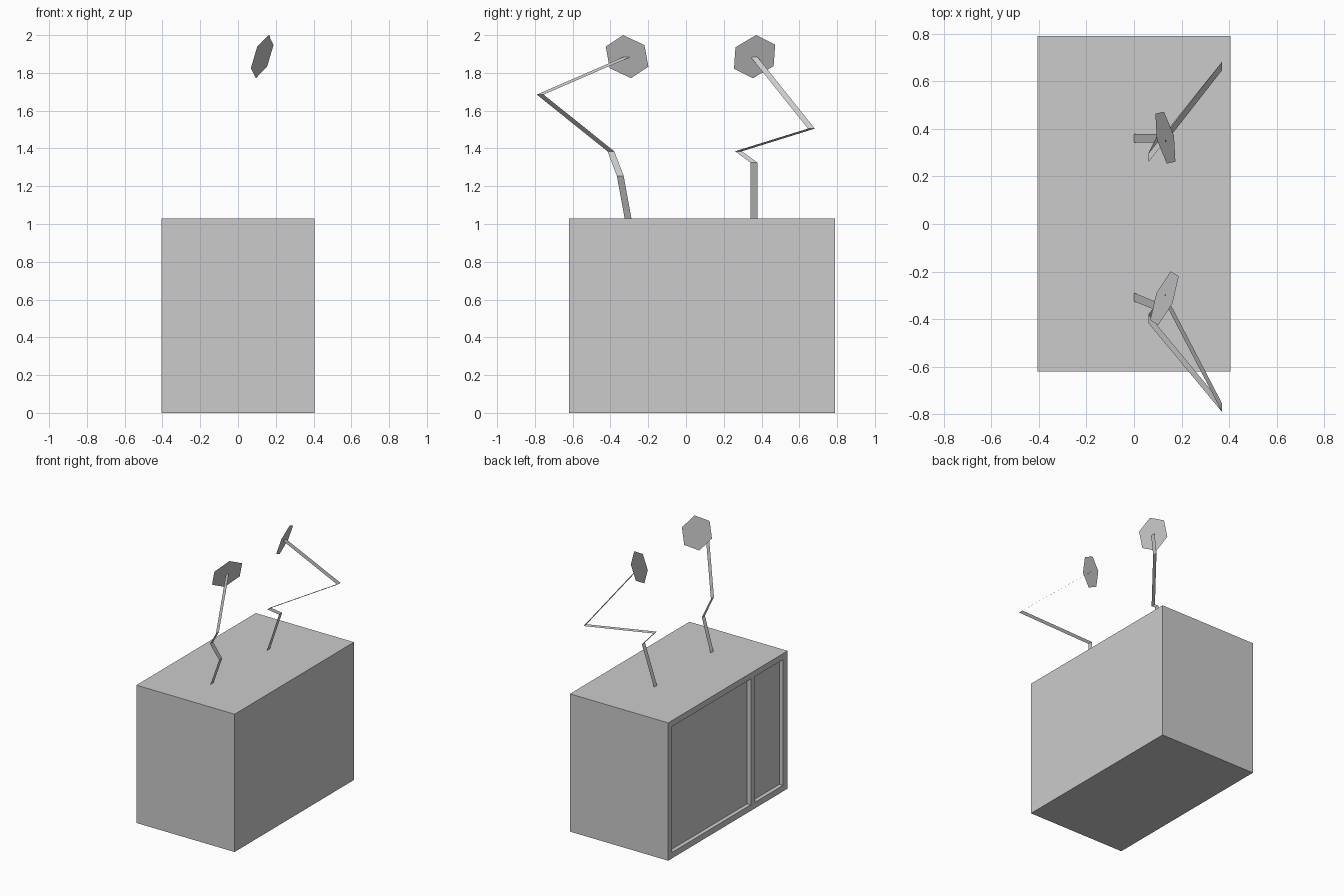
import bpy
from mathutils import Vector

if "Cube" in bpy.data.objects:
    bpy.data.objects.remove(bpy.data.objects["Cube"])


def add_mesh(name, verts, faces):
    mesh = bpy.data.meshes.new(name)
    mesh.from_pydata([tuple(v) for v in verts], [], faces)
    obj = bpy.data.objects.new(name, mesh)
    bpy.context.collection.objects.link(obj)
    return obj


def add_box(name, lo, hi):
    lo, hi = Vector(lo), Vector(hi)
    bpy.ops.mesh.primitive_cube_add(size=1, location=(lo + hi) / 2)
    obj = bpy.context.object
    obj.name = name
    obj.scale = hi - lo
    bpy.ops.object.transform_apply(location=True, rotation=False, scale=True)
    return obj


def add_ribbon(name, path, width=0.036):
    # flat strip whose cross-section is a line along y
    side = Vector((0, width / 2, 0))
    verts = [Vector(p) + s for p in path for s in (-side, side)]
    faces = [(2 * i, 2 * i + 1, 2 * i + 3, 2 * i + 2) for i in range(len(path) - 1)]
    return add_mesh(name, verts, faces)


def add_hexagon(name, centre, u, v):
    # u and v point to two neighbouring corners
    c, u, v = Vector(centre), Vector(u), Vector(v)
    return add_mesh(name, [c + u, c + v, c + v - u, c - u, c - v, c + u - v],
                    [tuple(range(6))])


# Cabinet body with two recessed panels on the left side
cabinet = add_box("cabinet", (-0.406, -0.62, 0), (0.406, 0.79, 1.03))
for y0, y1 in ((-0.185, 0.745), (-0.565, -0.235)):
    cutter = add_box("panel_cutter", (-0.5, y0, 0.045), (-0.376, y1, 0.985))
    cutter.hide_render = True
    mod = cabinet.modifiers.new("panel_recess", 'BOOLEAN')
    mod.operation = 'DIFFERENCE'
    mod.solver = 'EXACT'
    mod.object = cutter
    bpy.context.view_layer.objects.active = cabinet
    bpy.ops.object.modifier_apply(modifier=mod.name)
    bpy.data.objects.remove(cutter, do_unlink=True)

# Jointed lamp arms
add_ribbon("front_lamp_arm", [(0, -0.307, 1.03), (0.1, -0.348, 1.255), (0.06, -0.398, 1.385),
                              (0.37, -0.772, 1.685), (0.13, -0.311, 1.885)])
add_ribbon("rear_lamp_arm", [(0, 0.36, 1.03), (0.1, 0.36, 1.325), (0.06, 0.278, 1.385),
                             (0.37, 0.664, 1.505), (0.132, 0.36, 1.885)])

# Six-sided lamp discs
add_hexagon("front_lamp_disc", (0.128, -0.312, 1.886), (0.034, -0.021, 0.114), (0.06, 0.092, 0.061))
add_hexagon("rear_lamp_disc", (0.132, 0.363, 1.886), (0.036, 0.008, 0.114), (-0.006, 0.109, 0.064))
